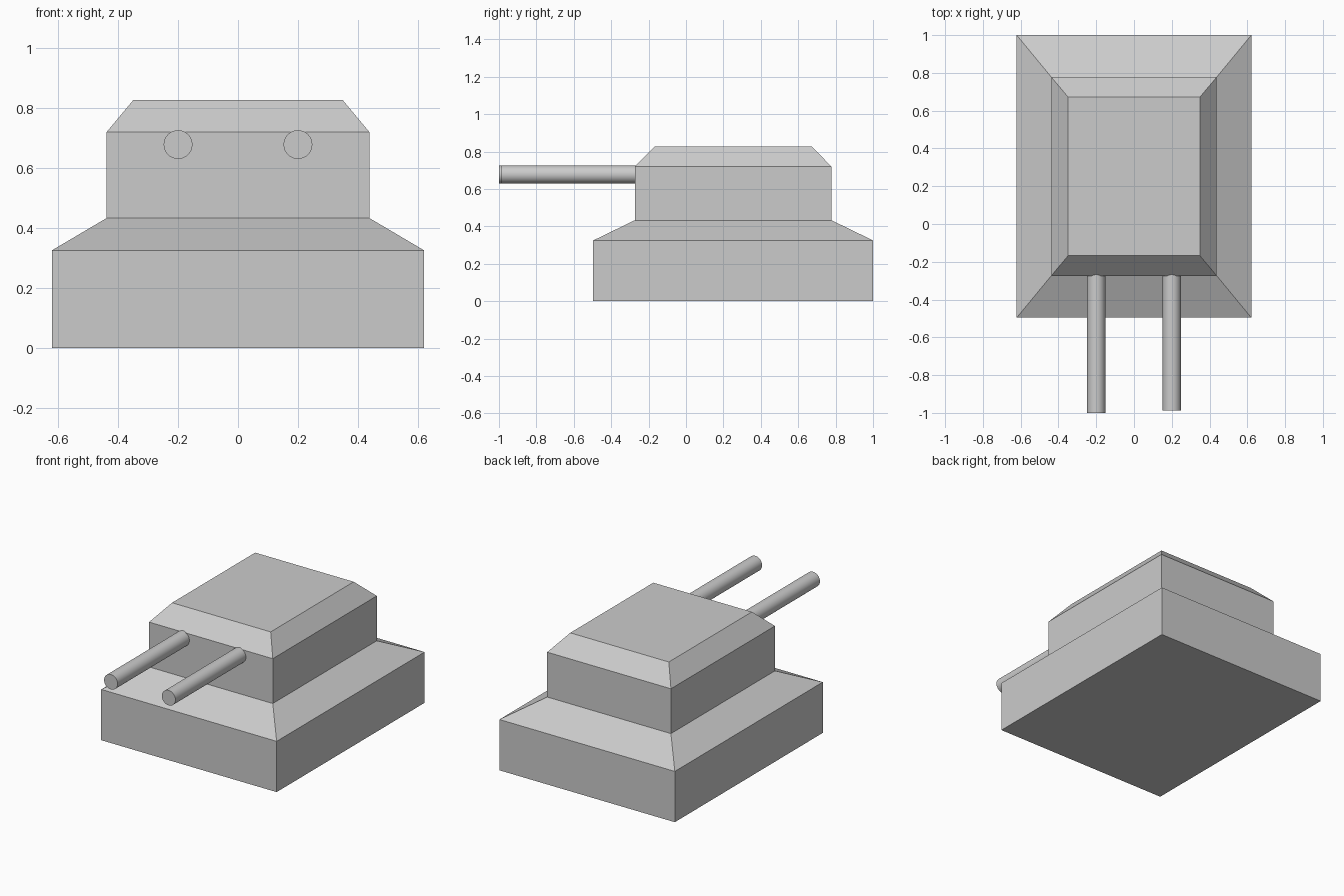
import bpy, bmesh, math
from mathutils import Matrix

if "Cube" in bpy.data.objects:
    bpy.data.objects.remove(bpy.data.objects["Cube"])

CENTRE_Y = 0.252


def loft(name, rings, cap_bottom=False, cap_top=False):
    """Stack rectangles (half width, half length, z) into one flat-faced shell."""
    bm = bmesh.new()
    loops = [[bm.verts.new((sx * hx, CENTRE_Y + sy * hy, z))
              for sx, sy in ((-1, -1), (1, -1), (1, 1), (-1, 1))]
             for hx, hy, z in rings]
    for low, high in zip(loops, loops[1:]):
        for i in range(4):
            j = (i + 1) % 4
            bm.faces.new((low[i], low[j], high[j], high[i]))
    if cap_bottom:
        bm.faces.new(loops[0][::-1])
    if cap_top:
        bm.faces.new(loops[-1])
    return finish(name, bm)


def finish(name, bm):
    mesh = bpy.data.meshes.new(name)
    bm.to_mesh(mesh)
    bm.free()
    obj = bpy.data.objects.new(name, mesh)
    bpy.context.collection.objects.link(obj)
    return obj


def barrel(name, x, y_front, y_back=-0.25, z=0.678, radius=0.048):
    bm = bmesh.new()
    place = Matrix.Translation((x, (y_front + y_back) / 2, z)) @ Matrix.Rotation(math.pi / 2, 4, 'X')
    bmesh.ops.create_cone(bm, cap_ends=True, segments=32, radius1=radius, radius2=radius,
                          depth=y_back - y_front, matrix=place)
    # smooth round wall, flat end caps with sharp rims
    for face in bm.faces:
        face.smooth = len(face.verts) == 4
    for edge in bm.edges:
        edge.smooth = all(f.smooth for f in edge.link_faces)
    return finish(name, bm)


# Base block with sloped shoulders, meeting the turret at its foot
loft("base", [(0.621, 0.748, 0), (0.621, 0.748, 0.325), (0.438, 0.526, 0.433)], cap_bottom=True)

# Turret with chamfered roof
loft("turret", [(0.438, 0.526, 0.433), (0.438, 0.526, 0.72), (0.349, 0.42, 0.827)], cap_top=True)

# Twin barrels, the left one slightly longer
barrel("left_barrel", -0.2, -1.0)
barrel("right_barrel", 0.2, -0.987)
